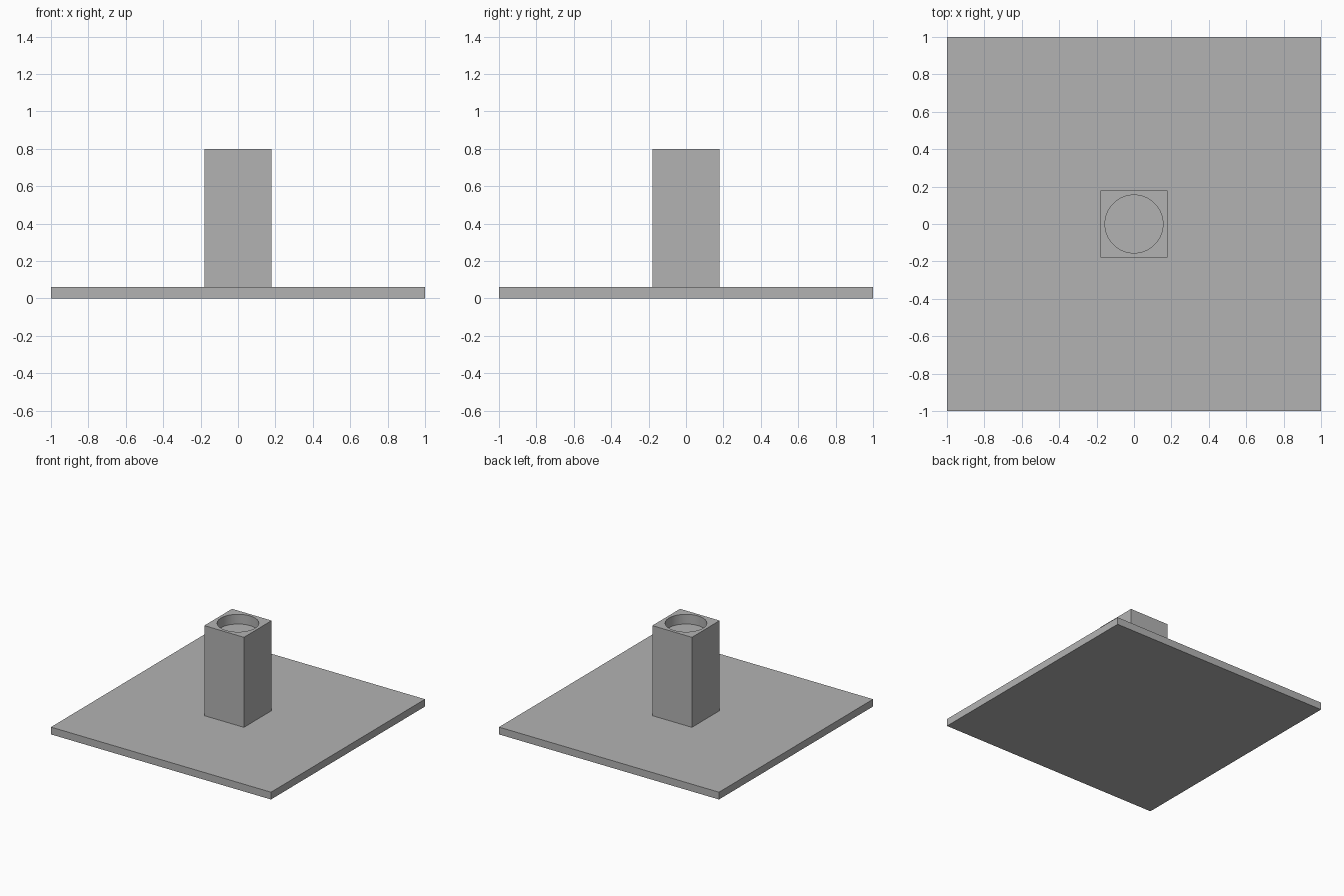
import bpy

cube = bpy.data.objects.get("Cube")
if cube:
    bpy.data.objects.remove(cube, do_unlink=True)

PLATE_TOP, COLUMN_TOP = 0.06, 0.8
SOCKET_RADIUS, SOCKET_DEPTH = 0.155, 0.08

grey = bpy.data.materials.new("plain grey")
grey.use_nodes = True
colour = (0.45, 0.45, 0.45, 1)
grey.diffuse_color = colour
grey.node_tree.nodes["Principled BSDF"].inputs["Base Color"].default_value = colour


def box(name, width, bottom, top):
    """Square block centred on the z axis."""
    bpy.ops.mesh.primitive_cube_add(size=1, location=(0, 0, (bottom + top) / 2))
    obj = bpy.context.object
    obj.name = name
    obj.scale = (width, width, top - bottom)
    bpy.ops.object.transform_apply(location=False, rotation=False, scale=True)
    obj.data.materials.append(grey)
    return obj


# Flat base plate and square column
box("base_plate", 2, 0, PLATE_TOP)
column = box("column", 0.36, PLATE_TOP, COLUMN_TOP)

# Round blind socket in the top of the column
bpy.ops.mesh.primitive_cylinder_add(
    vertices=64, radius=SOCKET_RADIUS, depth=2 * SOCKET_DEPTH, location=(0, 0, COLUMN_TOP))
cutter = bpy.context.object
cutter.name = "socket_cutter"
cutter.data.materials.append(grey)
cutter.hide_render = True

cut = column.modifiers.new("socket", "BOOLEAN")
cut.operation = "DIFFERENCE"
cut.solver = "EXACT"
cut.object = cutter
bpy.ops.object.select_all(action="DESELECT")
column.select_set(True)
bpy.context.view_layer.objects.active = column
bpy.ops.object.modifier_apply(modifier=cut.name)
bpy.data.objects.remove(cutter, do_unlink=True)
bpy.ops.object.shade_smooth_by_angle()
